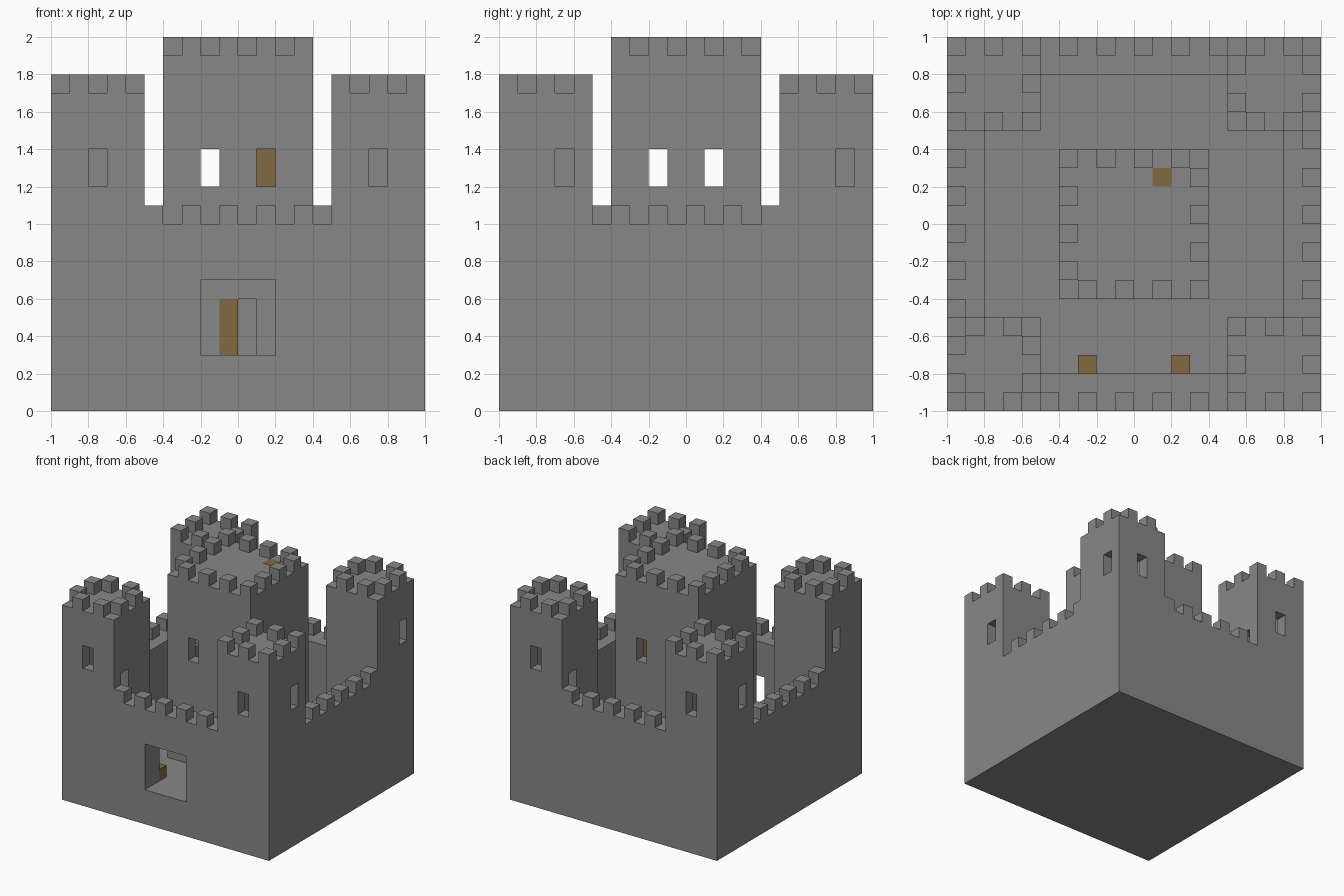
import bpy
import bmesh
from mathutils import Matrix, Vector

old = bpy.data.objects.get("Cube")
if old:
    bpy.data.objects.remove(old, do_unlink=True)


def make_material(name, colour):
    mat = bpy.data.materials.new(name)
    mat.use_nodes = True
    mat.diffuse_color = colour
    mat.node_tree.nodes["Principled BSDF"].inputs["Base Color"].default_value = colour
    return mat


stone = make_material("grey stone", (0.245, 0.245, 0.245, 1))
wood = make_material("brown wood", (0.225, 0.14, 0.052, 1))
CELL = 0.1


def boxes(name, spans, mat):
    """One object made of boxes, each given as (low corner, high corner)."""
    bm = bmesh.new()
    for low, high in spans:
        low, high = Vector(low), Vector(high)
        place = Matrix.Translation((low + high) / 2) @ Matrix.Diagonal((*(high - low), 1))
        bmesh.ops.create_cube(bm, size=1, matrix=place)
    mesh = bpy.data.meshes.new(name)
    bm.to_mesh(mesh)
    bm.free()
    mesh.materials.append(mat)
    obj = bpy.data.objects.new(name, mesh)
    bpy.context.collection.objects.link(obj)
    return obj


def carve(obj, spans):
    """Cut each box out of the object."""
    bpy.context.view_layer.objects.active = obj
    for span in spans:
        cutter = boxes("cutter", [span], stone)
        cutter.hide_render = True
        mod = obj.modifiers.new("opening", 'BOOLEAN')
        mod.operation, mod.solver, mod.object = 'DIFFERENCE', 'EXACT', cutter
        bpy.ops.object.modifier_apply(modifier=mod.name)
        bpy.data.objects.remove(cutter, do_unlink=True)


def battlements(name, x0, y0, size, z, skip=None):
    """Alternating merlons round a square of cells, in one shared chequer."""
    spans = []
    for i in range(x0, x0 + size):
        for j in range(y0, y0 + size):
            edge = i in (x0, x0 + size - 1) or j in (y0, y0 + size - 1)
            if edge and (i + j) % 2 and not (skip and skip(i, j)):
                x, y = i * CELL - 1, j * CELL - 1
                spans.append(((x, y, z), (x + CELL, y + CELL, z + CELL)))
    boxes(name, spans, stone)


# Curtain wall: solid base, courtyard leaving four tower corners, front gate
wall = boxes("curtain_wall", [((-1, -1, 0), (1, 1, 1))], stone)
carve(wall, [((-0.8, -0.5, 0.3), (0.8, 0.5, 1.2)),
             ((-0.5, -0.8, 0.3), (0.5, 0.8, 1.2)),
             ((-0.2, -1.1, 0.3), (0.2, -0.7, 0.7))])
battlements("wall_battlements", 0, 0, 20, 1.0,
            lambda i, j: not (5 <= i < 15 or 5 <= j < 15))

# Corner towers: hollow, a window on each outer face, a door to the wall walk
for sx, side in ((-1, "right"), (1, "left")):
    for sy, end in ((-1, "front"), (1, "back")):
        def span(a, b):
            """Box given for the +x +y corner, mirrored to this corner."""
            xs, ys = sorted((sx * a[0], sx * b[0])), sorted((sy * a[1], sy * b[1]))
            return (xs[0], ys[0], a[2]), (xs[1], ys[1], b[2])

        side_y = 0.8 if sx > 0 and sy > 0 else 0.6
        tower = boxes(f"{end}_{side}_tower", [span((0.5, 0.5, 1), (1, 1, 1.7))], stone)
        carve(tower, [span((0.6, 0.6, 0.9), (0.9, 0.9, 1.6)),
                      span((0.7, 0.85, 1.2), (0.8, 1.1, 1.4)),
                      span((0.85, side_y, 1.2), (1.1, side_y + CELL, 1.4)),
                      span((0.4, 0.8, 0.9), (0.65, 0.9, 1.2))])
        battlements(f"{end}_{side}_tower_battlements",
                    0 if sx < 0 else 15, 0 if sy < 0 else 15, 5, 1.7)

# Keep: hollow, door at the front, pairs of windows cut right through
keep = boxes("keep", [((-0.4, -0.4, 0.3), (0.4, 0.4, 1.9))], stone)
openings = [((-0.3, -0.3, 0.2), (0.3, 0.3, 1.8)),
            ((-0.1, -0.5, 0.2), (0.1, -0.2, 0.6))]
for s in (-0.2, 0.1):
    openings += [((s, -0.5, 1.2), (s + CELL, 0.5, 1.4)),
                 ((-0.5, s, 1.2), (0.5, s + CELL, 1.4))]
carve(keep, openings)
battlements("keep_battlements", 6, 6, 8, 1.9)
boxes("keep_upper_floor", [((-0.3, -0.3, 1.0), (0.3, 0.3, 1.1))], stone)

# Woodwork: ladder shaft to the roof, half-open door, courtyard blocks
boxes("ladder_shaft", [((0.1, 0.2, 0.3), (0.2, 0.3, 1.902))], wood)
boxes("keep_door", [((-0.1, -0.395, 0.3), (0, -0.3, 0.6))], wood)
boxes("courtyard_blocks", [((x, -0.8, 0.3), (x + CELL, -0.7, 0.4))
                           for x in (-0.3, 0.2)], wood)
